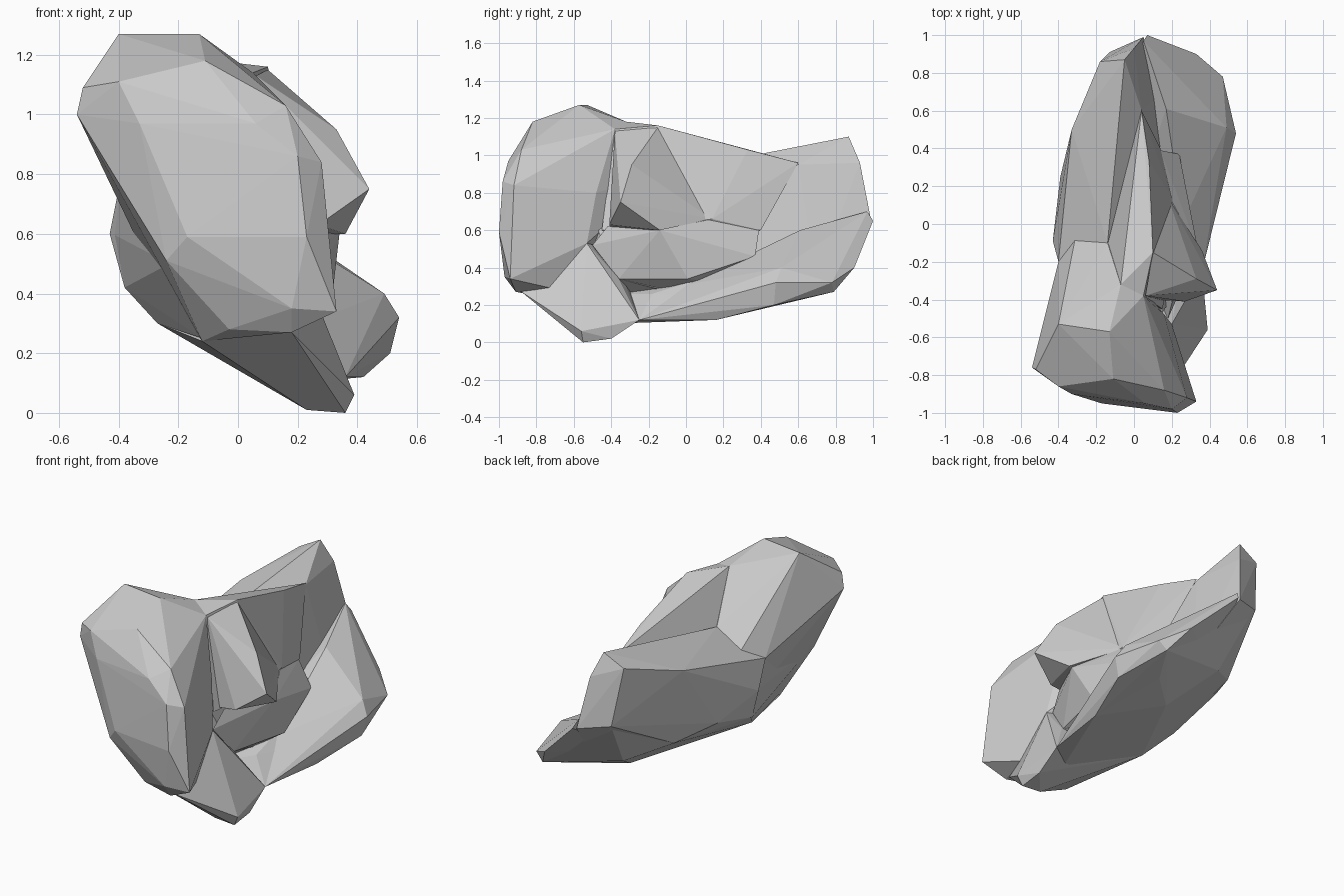
import bpy, bmesh


def chunk(name, pts):
    """Faceted convex lump of stone through the given corner points."""
    bm = bmesh.new()
    for p in pts:
        bm.verts.new(p)
    res = bmesh.ops.convex_hull(bm, input=bm.verts[:])
    junk = [v for v in res["geom_interior"] + res["geom_unused"]
            if isinstance(v, bmesh.types.BMVert)]
    bmesh.ops.delete(bm, geom=list(set(junk)), context='VERTS')
    bmesh.ops.recalc_face_normals(bm, faces=bm.faces[:])
    mesh = bpy.data.meshes.new(name)
    bm.to_mesh(mesh)
    bm.free()
    ob = bpy.data.objects.new(name, mesh)
    bpy.context.collection.objects.link(ob)
    return ob


# tall tilted slab at the front
slab = chunk("front_slab", [
    (-.40, -.53, 1.27), (-.13, -.57, 1.27), (-.11, -.82, 1.18), (-.40, -.86, 1.11),
    (-.52, -.77, 1.09), (-.54, -.76, 1.0), (-.33, -.90, .97), (.06, -.95, .97),
    (.16, -.88, 1.03), (.20, -.98, .86), (.28, -.92, .84), (.23, -1, .59),
    (.33, -.94, .34), (.18, -.97, .35), (.18, -.91, .27), (-.17, -.95, .59),
    (-.24, -.90, .51), (-.03, -.86, .28), (-.12, -.74, .24), (.22, -.72, .29),
    (.20, -.53, .53), (.16, -.48, .80), (.05, -.38, 1.14), (-.07, -.32, 1.18),
    (-.40, -.2, .75), (-.31, -.07, .80), (-.14, -.1, .91), (-.30, -.28, .5)])

# solid core joining the slab to the rest
core = chunk("core", [
    (-.40, -.19, .75), (-.42, -.09, .60), (-.38, -.1, .42), (-.27, -.25, .30),
    (-.12, -.73, .25), (-.23, -.86, .5), (.15, -.47, .6), (.22, -.36, .34),
    (.2, 0, .25), (-.14, -.09, .87), (.1, 0, .6)])

# curved left wall rising to the rear peak
wall = chunk("left_wall", [
    (-.05, .87, 1.10), (-.18, .86, 1.03), (.0, .93, .96), (.03, .92, .81),
    (.04, .6, .95), (-.33, .50, .92), (-.43, -.09, .60), (-.40, -.2, .75),
    (-.14, -.1, .91), (-.38, -.1, .42), (-.27, -.25, .30), (-.39, .25, .52),
    (-.27, .5, .46), (-.13, .91, .68), (.05, .99, .65), (.2, -.25, .19),
    (.2, .16, .2), (.15, .7, .35), (.12, .35, .6)])

# sloping underside
base = chunk("underside", [
    (.36, -.25, .12), (.42, .16, .12), (.51, .47, .20), (.42, .79, .27),
    (-.27, -.25, .30), (-.38, .25, .52), (-.27, .5, .46), (.1, .4, .2),
    (.3, .58, .22), (-.12, .9, .68), (.25, -.18, .26), (.25, .01, .32),
    (-.05, .68, .36), (.15, .4, .45), (-.12, -.7, .25), (.2, -.4, .1)])

# top ridge with the overhanging lug on the right side
ridge = chunk("top_ridge", [
    (-.07, -.32, 1.18), (.05, -.38, 1.14), (.10, -.15, 1.16), (.08, .33, 1.03),
    (.04, .6, .96), (-.14, -.1, .90), (.14, .40, .6), (.20, .14, .66),
    (.22, -.14, .62), (.15, -.45, .6), (-.1, -.4, .5)])
lug = chunk("side_lug", [
    (.44, -.35, .75), (.36, -.14, .60), (.27, -.41, .63), (.33, -.29, .95),
    (.10, -.15, 1.15), (.06, -.38, 1.13), (.18, .14, .66), (.08, -.4, .6)])

# stepped flank below the lug
flank = chunk("right_flank", [
    (.34, -.14, .60), (.31, .01, .34), (.24, .37, .46), (.19, .14, .66),
    (.25, -.2, .46), (.22, -.36, .34), (.20, -.42, .62), (.14, .39, .6),
    (.05, -.3, .2), (.05, .3, .3), (.18, -.5, .52)])

# low bulge at the back right
bulge = chunk("rear_bulge", [
    (.17, .61, .60), (.24, .37, .46), (.54, .48, .32), (.51, .47, .20),
    (.49, .51, .40), (.47, .78, .32), (.42, .79, .27), (.28, .88, .42),
    (.33, .90, .40), (.07, 1, .65), (.05, .97, .70), (.44, .15, .17),
    (.42, .16, .12), (.26, .01, .31), (.36, -.25, .12), (0, .1, .3), (-.05, .6, .4)])

# pointed foot under the slab
foot = chunk("pointed_foot", [
    (.23, -.55, .01), (.36, -.55, 0), (.36, -.40, .02), (.39, -.56, .06),
    (.20, -.53, .53), (.21, -.72, .29), (.23, -.36, .34), (.36, -.25, .12),
    (-.12, -.74, .24), (.18, -.88, .27), (-.27, -.25, .30), (0, -.4, .5)])

# fuse all chunks into one stone
stone = slab
parts = [core, wall, base, ridge, lug, flank, bulge, foot]
for part in parts:
    mod = stone.modifiers.new("fuse", 'BOOLEAN')
    mod.operation = 'UNION'
    mod.solver = 'EXACT'
    mod.object = part
deps = bpy.context.evaluated_depsgraph_get()
fused = bpy.data.meshes.new_from_object(stone.evaluated_get(deps))
stone.modifiers.clear()
stone.data = fused
stone.name = "rock"
for part in parts:
    bpy.data.objects.remove(part)
